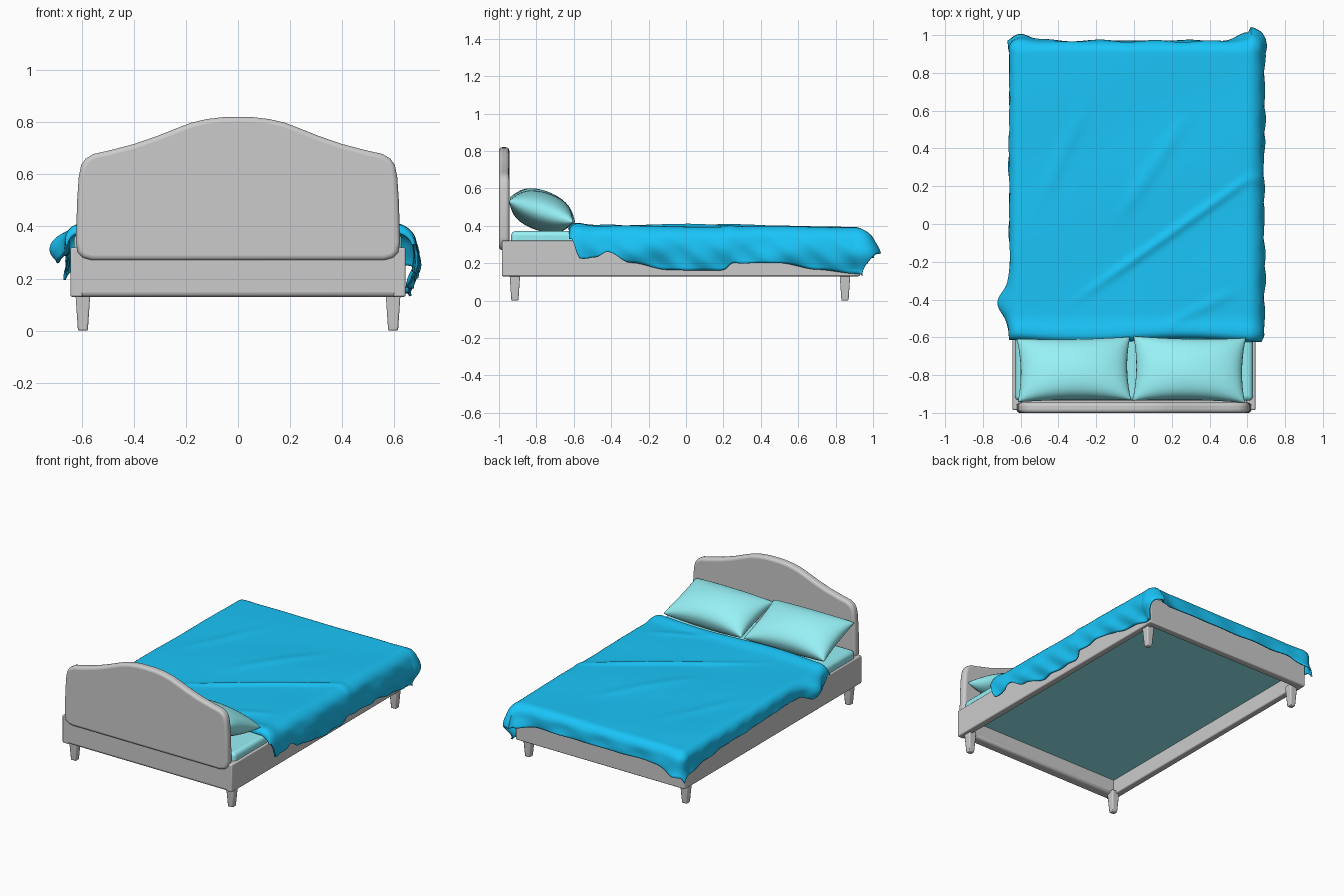
import bpy, bmesh, math
from mathutils import Vector

if "Cube" in bpy.data.objects:
    bpy.data.objects.remove(bpy.data.objects["Cube"])


def material(name, rgb):
    m = bpy.data.materials.new(name)
    m.diffuse_color = (*rgb, 1)
    m.use_nodes = True
    m.node_tree.nodes["Principled BSDF"].inputs["Base Color"].default_value = m.diffuse_color
    return m


BLUE = material("blanket_blue", (0.01, 0.56, 0.95))
CYAN = material("linen_cyan", (0.31, 0.88, 0.92))


def finish(name, bm, mat=None, bevel=0, segs=4, angle=40):
    bmesh.ops.recalc_face_normals(bm, faces=bm.faces)
    me = bpy.data.meshes.new(name)
    bm.to_mesh(me)
    bm.free()
    ob = bpy.data.objects.new(name, me)
    bpy.context.collection.objects.link(ob)
    if mat:
        me.materials.append(mat)
    if bevel:
        b = ob.modifiers.new("bevel", 'BEVEL')
        b.width, b.segments = bevel, segs
        b.limit_method, b.angle_limit = 'ANGLE', math.radians(40)
    bpy.ops.object.select_all(action='DESELECT')
    ob.select_set(True)
    bpy.context.view_layer.objects.active = ob
    bpy.ops.object.shade_smooth_by_angle(angle=math.radians(angle))
    return ob


def box(name, lo, hi, mat=None, bevel=0.008, segs=3):
    bm = bmesh.new()
    bmesh.ops.create_cube(bm, size=1)
    lo, hi = Vector(lo), Vector(hi)
    for v in bm.verts:
        v.co = [lo[i] + (v.co[i] + 0.5) * (hi[i] - lo[i]) for i in range(3)]
    return finish(name, bm, mat, bevel, segs)


def interp(table, t):
    for (a, p), (b, q) in zip(table, table[1:]):
        if t <= b:
            k = max(0, (t - a) / (b - a))
            return p + (q - p) * k * k * (3 - 2 * k)
    return table[-1][1]


def grid_faces(bm, rows):
    for r0, r1 in zip(rows, rows[1:]):
        for j in range(len(r0) - 1):
            bm.faces.new((r0[j], r0[j + 1], r1[j + 1], r1[j]))


# Headboard: camel-back outline, extruded and rounded
half = [(0.06, 0.819), (0.12, 0.812), (0.18, 0.798), (0.24, 0.775), (0.31, 0.747),
        (0.4, 0.716), (0.5, 0.69), (0.555, 0.678), (0.585, 0.66), (0.602, 0.635),
        (0.611, 0.59), (0.617, 0.5), (0.622, 0.34), (0.615, 0.3), (0.595, 0.28), (0.56, 0.27)]
outline = [(0, 0.82)] + half + [(-x, z) for x, z in reversed(half)]
bm = bmesh.new()
face = bm.faces.new([bm.verts.new((x, -1.0, z)) for x, z in outline])
ext = bmesh.ops.extrude_face_region(bm, geom=[face])
for v in ext["geom"]:
    if isinstance(v, bmesh.types.BMVert):
        v.co.y = -0.945
finish("headboard", bm, None, 0.018)

# Frame: side rails, head rail, foot rail
for s, side in ((-1, "left"), (1, "right")):
    xs = sorted((s * 0.595, s * 0.643))
    box(side + "_rail", (xs[0], -0.985, 0.13), (xs[1], 0.925, 0.32))
box("head_rail", (-0.635, -0.985, 0.13), (0.635, -0.91, 0.3), bevel=0.018)
box("foot_rail", (-0.643, 0.88, 0.13), (0.643, 0.93, 0.32))

# Tapered legs
for sx, side in ((-1, "left"), (1, "right")):
    for y, end in ((-0.915, "head"), (0.85, "foot")):
        bm = bmesh.new()
        bmesh.ops.create_cube(bm, size=1)
        for v in bm.verts:
            up = v.co.z > 0
            w = 0.058 if up else 0.038
            v.co = (sx * 0.595 + v.co.x * w, y + v.co.y * w, 0.15 if up else 0)
        finish(f"{side}_{end}_leg", bm, None, 0.006, 2)

# Mattress
box("mattress", (-0.63, -0.935, 0.235), (0.63, 0.9, 0.372), CYAN, 0.025, 4)


# Pillows: plump, with pinched corners, leaning on the headboard
def pillow(name, centre, size, tilt, yaw):
    bm = bmesh.new()
    n = 28
    for s in (-1, 1):
        rows = []
        for j in range(n + 1):
            v = math.sin((j / n - 0.5) * math.pi)
            row = []
            for i in range(n + 1):
                u = math.sin((i / n - 0.5) * math.pi)
                h = (1 - u * u) ** 0.45 * (1 - v * v) ** 0.4
                row.append(bm.verts.new((size[0] * u * (1 - 0.06 * (1 - v * v)),
                                         size[1] * v * (1 - 0.09 * (1 - u * u)),
                                         s * size[2] * h)))
            rows.append(row)
        grid_faces(bm, rows)
    bmesh.ops.remove_doubles(bm, verts=bm.verts, dist=0.0005)
    ob = finish(name, bm, CYAN, angle=70)
    ob.location = centre
    ob.rotation_euler = (math.radians(tilt), 0, math.radians(yaw))


pillow("left_pillow", (-0.318, -0.77, 0.484), (0.30, 0.18, 0.103), -22, 1)
pillow("right_pillow", (0.292, -0.77, 0.476), (0.298, 0.18, 0.103), -18, -1)

# Blanket: draped sheet with hems of varying height
W, Y0, Y1, R, TOP = 0.605, -0.62, 0.905, 0.055, 0.398
HEM_R = [(-0.62, 0.35), (-0.56, 0.21), (-0.48, 0.23), (-0.42, 0.26), (-0.3, 0.2), (-0.1, 0.165),
         (0.2, 0.165), (0.26, 0.2), (0.5, 0.2), (0.7, 0.17), (0.92, 0.15)]
HEM_L = [(-0.62, 0.35), (-0.55, 0.29), (-0.4, 0.26), (-0.28, 0.3), (0.4, 0.29), (0.7, 0.27), (0.92, 0.24)]
HEM_F = [(-0.6, 0.24), (-0.45, 0.28), (0.45, 0.28), (0.6, 0.26)]
NT, NS, NY, NF = 70, 18, 110, 14


def ridge(x, y, ax, ay, bx, by, width, height):
    # soft fold along a line segment
    dx, dy = bx - ax, by - ay
    L = math.hypot(dx, dy)
    t = ((x - ax) * dx + (y - ay) * dy) / (L * L)
    dist = ((x - ax) * dy - (y - ay) * dx) / L
    fade = math.exp(-((t - 0.5) / 0.42) ** 4)
    return height * fade * math.exp(-(dist / width) ** 2)


def drape(i, j):
    y = Y0 + (Y1 - Y0) * min(j / NY, 1)
    k = min(max((i - NS) / NT, 0), 1)
    x = -W + 2 * W * k
    a = max(NS - i, i - NS - NT, 0) / NS
    b = max(j - NY, 0) / NF
    s = 1 if i > NS else -1
    extra = R * (math.pi / 2 - 1)
    ox = a * (TOP - interp(HEM_R if s > 0 else HEM_L, y) + extra)
    oy = b * (TOP - interp(HEM_F, x) + extra)
    d = (ox ** 4 + oy ** 4) ** 0.25
    length = math.hypot(ox, oy) or 1
    dirx, diry = s * ox / length, oy / length
    th = min(d / R, math.pi / 2)
    out, down = R * math.sin(th), R * (1 - math.cos(th)) + max(0, d - R * math.pi / 2)
    # slanting folds and bulges in the hanging cloth
    out += 0.05 * down * math.sin(11 * y + 23 * x + 25 * down) * math.cos(5 * y + 1)
    out += 0.03 * down * math.sin(37 * y + 19 * x - 40 * down)
    if s > 0 and a:
        out += 0.03 * math.sin(min(1, down / 0.24) * math.pi)
    if s < 0 and a:
        out += 0.06 * math.sin(min(1, down / 0.13) * 2.4) * math.exp(-((y + 0.42) / 0.09) ** 2)
    if b:
        # gathered corners stick out past the foot
        out += 0.012 * b + 0.035 * b * math.exp(-((abs(x) - W) / 0.07) ** 2) * (1 - 0.6 * a)
    z = TOP - down
    # creases on the top
    z += ridge(x, y, -0.3, -0.4, 0.72, 0.32, 0.022, 0.013)
    z += ridge(x, y, -0.1, 0.0, 0.3, 0.6, 0.04, 0.007)
    z += ridge(x, y, -0.5, 0.1, -0.25, 0.65, 0.04, 0.006)
    z += ridge(x, y, 0.15, -0.55, 0.55, -0.35, 0.03, 0.006)
    z += 0.002 * math.sin(7 * x + 5 * y) + 0.002 * math.sin(9 * y - 4 * x)
    # raised turn-down at the head, gentle slope at the foot
    z += 0.014 * math.exp(-((y + 0.57) / 0.05) ** 2) - 0.012 * max(0, y - 0.3)
    z -= 0.024 * max(0, 1 - (y - Y0) / 0.03) ** 2
    edge = 0.012 * math.sin(6 * x) * math.exp(-((y - Y0) / 0.1) ** 2)
    return (x + dirx * out, y + diry * out + edge, z)


bm = bmesh.new()
grid_faces(bm, [[bm.verts.new(drape(i, j)) for i in range(2 * NS + NT + 1)]
                for j in range(NY + NF + 1)])
blanket = finish("blanket", bm, BLUE, angle=60)
if blanket.data.polygons[(NY // 2) * (2 * NS + NT) + NS + NT // 2].normal.z < 0:
    blanket.data.flip_normals()
sol = blanket.modifiers.new("thickness", 'SOLIDIFY')
sol.thickness, sol.offset = 0.01, -1
